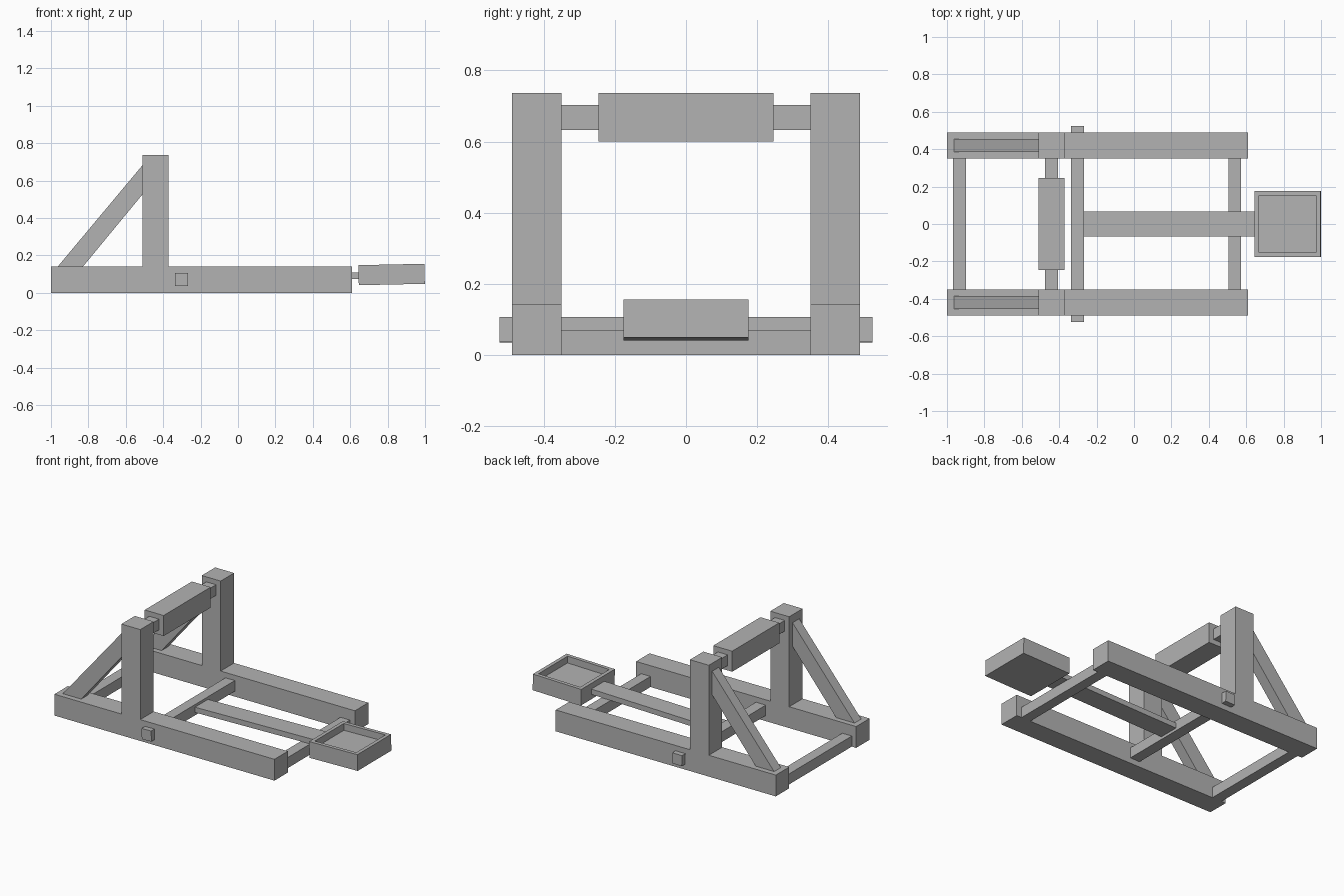
import bpy, bmesh, math
from mathutils import Matrix, Vector

cube = bpy.data.objects.get("Cube")
if cube:
    bpy.data.objects.remove(cube, do_unlink=True)

# One plain grey for the whole machine
grey = bpy.data.materials.new("plain grey")
grey.use_nodes = True
colour = (0.45, 0.45, 0.45, 1)
grey.diffuse_color = colour
grey.node_tree.nodes["Principled BSDF"].inputs["Base Color"].default_value = colour

# The throwing arm, its axle and bucket share a slight upward tilt
pivot = Vector((-0.302, 0, 0.071))
tilt = (Matrix.Translation(pivot) @ Matrix.Rotation(math.radians(-1.2), 4, 'Y')
        @ Matrix.Translation(-pivot))


def finish(name, bm, matrix=None):
    if matrix:
        bm.transform(matrix)
    bmesh.ops.recalc_face_normals(bm, faces=bm.faces)
    mesh = bpy.data.meshes.new(name)
    bm.to_mesh(mesh)
    bm.free()
    mesh.materials.append(grey)
    obj = bpy.data.objects.new(name, mesh)
    bpy.context.collection.objects.link(obj)
    return obj


def box_mesh(x, y, z):
    bm = bmesh.new()
    bmesh.ops.create_cube(bm, size=1)
    for v in bm.verts:
        for i, (low, high) in enumerate((x, y, z)):
            v.co[i] = high if v.co[i] > 0 else low
    return bm


def box(name, x, y, z, matrix=None):
    return finish(name, box_mesh(x, y, z), matrix)


def brace(name, y):
    # Sloping strut, with both ends buried in the rail and the post
    bm = bmesh.new()
    profile = [(-0.965, 0.139), (-0.83, 0.139), (-0.505, 0.533), (-0.505, 0.689)]
    face = bm.faces.new([bm.verts.new((px, y[0], pz)) for px, pz in profile])
    side = bmesh.ops.extrude_face_region(bm, geom=[face])["geom"]
    moved = [g for g in side if isinstance(g, bmesh.types.BMVert)]
    bmesh.ops.translate(bm, verts=moved, vec=(0, y[1] - y[0], 0))
    return finish(name, bm)


# Side frames
for label, s in (("right", -1), ("left", 1)):
    def span(inner, outer):
        return tuple(sorted((s * inner, s * outer)))
    box(label + "_rail", (-1, 0.61), span(0.35, 0.49), (0, 0.141))
    box(label + "_post", (-0.51, -0.372), span(0.35, 0.49), (0.141, 0.736))
    brace(label + "_brace", span(0.385, 0.455))

# Cross members between the frames
inside = (-0.35, 0.35)
box("rear_crossbeam", (-0.968, -0.898), inside, (0, 0.07))
box("front_crossbeam", (0.505, 0.573), inside, (0, 0.07))
box("top_rod", (-0.477, -0.406), inside, (0.632, 0.703))
box("stop_pad", (-0.51, -0.372), (-0.246, 0.246), (0.6, 0.736))

# Throwing arm on its axle
box("axle", (-0.337, -0.267), (-0.525, 0.525), (0.036, 0.106), tilt)
box("throwing_arm", (-0.268, 0.65), (-0.068, 0.068), (0.054, 0.089), tilt)

# Open square bucket at the end of the arm
bm = box_mesh((0.645, 0.998), (-0.176, 0.176), (0.021, 0.128))
top = max(bm.faces, key=lambda f: f.calc_center_median().z)
bmesh.ops.inset_region(bm, faces=[top], thickness=0.034)
inner = bmesh.ops.extrude_face_region(bm, geom=[top])["geom"]
bmesh.ops.delete(bm, geom=[top], context='FACES')
bmesh.ops.translate(bm, verts=[g for g in inner if isinstance(g, bmesh.types.BMVert)],
                    vec=(0, 0, -0.045))
finish("bucket", bm, tilt)
